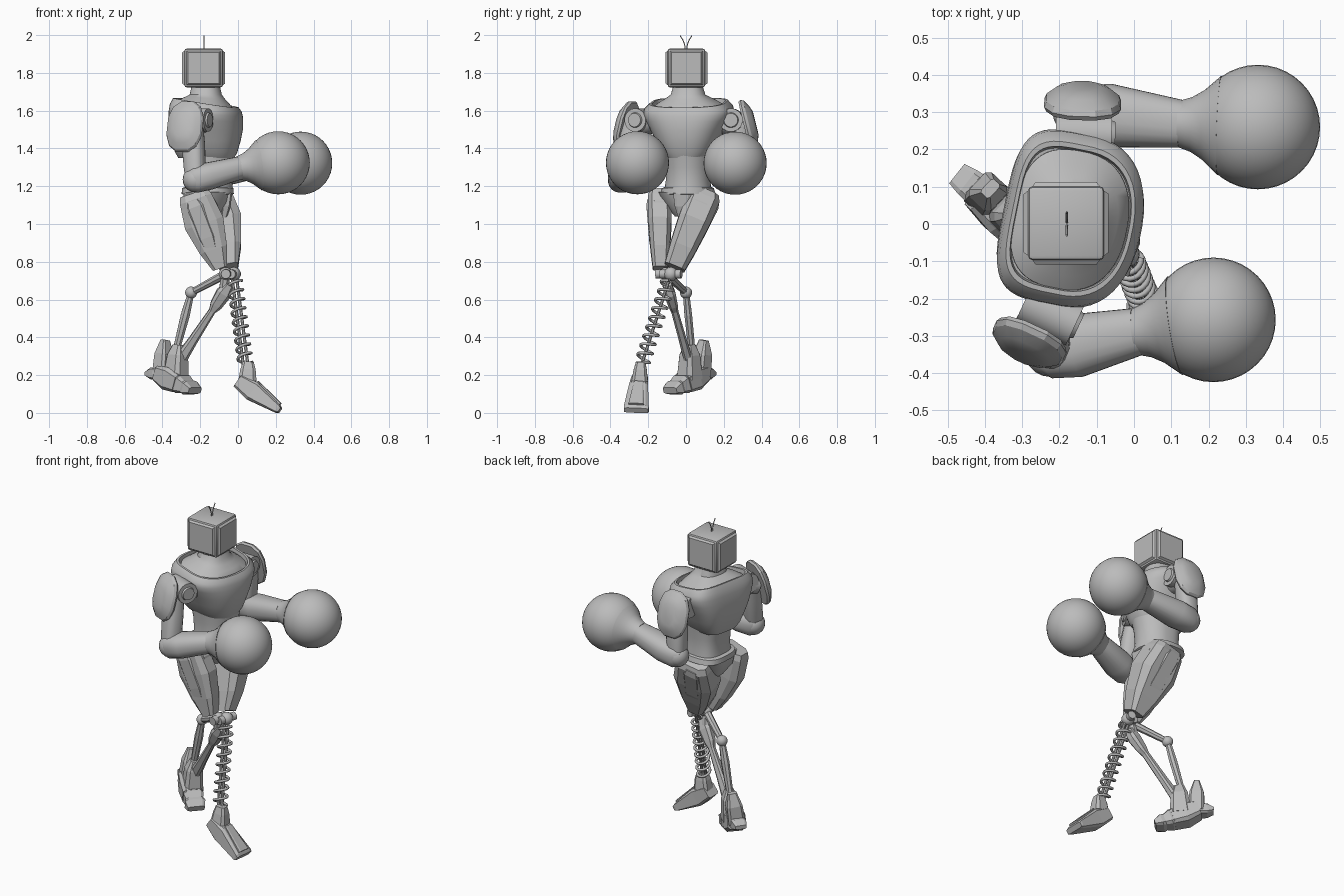
import bpy, bmesh
from math import cos, sin, pi, radians
from mathutils import Vector as V

if "Cube" in bpy.data.objects:
    bpy.data.objects.remove(bpy.data.objects["Cube"])

GREY = (0.5, 0.5, 0.5, 1)
metal = bpy.data.materials.new("grey metal")
metal.use_nodes = True
metal.diffuse_color = GREY
metal.node_tree.nodes["Principled BSDF"].inputs["Base Color"].default_value = GREY


def finish(name, bm, angle):
    bmesh.ops.recalc_face_normals(bm, faces=bm.faces)
    me = bpy.data.meshes.new(name)
    bm.to_mesh(me)
    bm.free()
    me.materials.append(metal)
    if angle:
        me.shade_smooth()
        me.set_sharp_from_angle(angle=radians(angle))
    ob = bpy.data.objects.new(name, me)
    bpy.context.collection.objects.link(ob)
    return ob


def spow(c, p):
    return abs(c) ** (2 / p) * (1 if c >= 0 else -1)


def loft(name, rings, n, power=2, back=None, angle=40):
    """Skin superellipse rings of (centre, axis u, axis v) and cap the ends."""
    bm = bmesh.new()
    rows = []
    for c, u, v in rings:
        row = []
        for i in range(n):
            a = 2 * pi * (i + 0.5) / n
            p = back if back and cos(a) < 0 else power
            row.append(bm.verts.new(c + u * spow(cos(a), p) + v * spow(sin(a), p)))
        rows.append(row)
    for r, s in zip(rows, rows[1:]):
        for i in range(n):
            j = (i + 1) % n
            bm.faces.new((r[i], r[j], s[j], s[i]))
    bm.faces.new(rows[0][::-1])
    bm.faces.new(rows[-1])
    return finish(name, bm, angle)


def limb(name, a, b, profile, n=20, side=(1, 0, 0), power=2, angle=40):
    """Loft from a to b; profile holds (t, half size along side, half size across)."""
    a, b = V(a), V(b)
    w = (b - a).normalized()
    u = V(side)
    u = (u - w * u.dot(w)).normalized()
    v = w.cross(u)
    return loft(name, [(a.lerp(b, t), u * r, v * s) for t, r, s in profile], n, power, None, angle)


def rod(name, a, b, r0, r1=None, n=14):
    r1 = r1 or r0
    side = (0, 0, 1) if abs((V(b) - V(a)).normalized().z) < 0.8 else (1, 0, 0)
    return limb(name, a, b, [(0, r0, r0), (1, r1, r1)], n, side)


def ball(name, c, r, seg=20):
    bm = bmesh.new()
    bmesh.ops.create_uvsphere(bm, u_segments=seg, v_segments=seg // 2, radius=r)
    bmesh.ops.translate(bm, vec=V(c), verts=bm.verts)
    return finish(name, bm, 60)


def wire(name, pts, r):
    cu = bpy.data.curves.new(name, "CURVE")
    cu.dimensions = "3D"
    cu.bevel_depth = r
    cu.bevel_resolution = 1
    sp = cu.splines.new("POLY")
    sp.points.add(len(pts) - 1)
    for q, p in zip(sp.points, pts):
        q.co = (*p, 1)
    sp.use_smooth = True
    cu.materials.append(metal)
    bpy.context.collection.objects.link(bpy.data.objects.new(name, cu))


def body(name, cx, cy, yaw, rows, n=48, power=2, back=3):
    """Stack of body rings: (z, half depth, half width, forward tilt)."""
    f, l = V((cos(yaw), sin(yaw), 0)), V((-sin(yaw), cos(yaw), 0))
    return loft(name, [(V((cx, cy, z)), (f - V((0, 0, t))) * d, l * w) for z, d, w, t in rows], n, power, back)


# Head: bevelled box with raised, chamfered side panels
bm = bmesh.new()
bmesh.ops.create_cube(bm, size=1)
bmesh.ops.scale(bm, vec=(0.204, 0.198, 0.205), verts=bm.verts)
bmesh.ops.translate(bm, vec=(-0.182, 0.002, 1.826), verts=bm.verts)
bmesh.ops.bevel(bm, geom=bm.edges[:], offset=0.012, segments=2, profile=0.5, affect="EDGES")
panels = [f for f in bm.faces if f.calc_area() > 0.02 and abs(f.normal.z) < 0.5]
for f in panels:
    bmesh.ops.inset_region(bm, faces=[f], thickness=0.012, depth=0.012)
finish("head", bm, 25)
for s in (-1, 1):
    wire("antenna", [(-0.18, s * (0.004 + 0.003 * i * i), 1.925 + 0.024 * i) for i in range(4)], 0.003)

# Neck, chest shell, belly, pelvis
body("neck_base", -0.17, 0.01, -0.2, [(1.56, 0.155, 0.19, 0.16), (1.622, 0.153, 0.187, 0.16),
                                      (1.648, 0.125, 0.15, 0.13), (1.668, 0.1, 0.115, 0.08),
                                      (1.685, 0.083, 0.09, 0), (1.73, 0.073, 0.077, 0)], power=2.3, back=2.8)
body("chest", -0.165, 0.01, -0.2, [
    (1.35, 0.145, 0.115, 0), (1.38, 0.16, 0.14, 0), (1.44, 0.177, 0.167, 0), (1.5, 0.187, 0.196, 0.02),
    (1.55, 0.187, 0.22, 0.05), (1.585, 0.184, 0.234, 0.08), (1.615, 0.178, 0.23, 0.12), (1.642, 0.163, 0.203, 0.16),
    (1.642, 0.153, 0.19, 0.16), (1.61, 0.15, 0.185, 0.16)], power=2.4, back=4)
body("belly", -0.15, 0.01, -0.1, [(1.17, 0.125, 0.125, 0), (1.23, 0.118, 0.117, 0),
                                  (1.3, 0.123, 0.117, 0), (1.38, 0.14, 0.125, 0)])
body("belt", -0.16, 0.01, -0.05, [(1.155, 0.13, 0.135, 0), (1.16, 0.138, 0.145, 0),
                                  (1.19, 0.135, 0.137, 0), (1.195, 0.12, 0.125, 0)])
body("pelvis", -0.165, -0.01, 0, [(1.17, 0.13, 0.14, 0), (1.11, 0.12, 0.11, 0), (1.04, 0.07, 0.05, 0)], n=12)
limb("crotch_plate", (-0.05, -0.02, 1.165), (-0.075, -0.02, 1.03),
     [(0, 0.02, 0.05), (0.5, 0.025, 0.042), (1, 0.015, 0.02)], 8, power=4, angle=0)

# Arms: shoulder joint, pad, upper arm, forearm, glove
arms = [
    ("left", (-0.135, 0.24, 1.55), (0.03, 1, 0.25), (-0.138, 0.31, 1.52),
     (-0.15, 0.3, 1.26), (0.13, 0.268, 1.31), (0.332, 0.26, 1.322)),
    ("right", (-0.225, -0.238, 1.55), (-0.41, -0.88, 0.25), (-0.275, -0.303, 1.513),
     (-0.225, -0.342, 1.235), (0.012, -0.288, 1.298), (0.213, -0.257, 1.324)),
]
for tag, sh, out, pad, elbow, wrist, fist in arms:
    sh, pad, elbow, wrist, fist = map(V, (sh, pad, elbow, wrist, fist))
    out = V(out).normalized()
    flat = V((out.x, out.y, 0)).normalized()
    fwd = V((abs(flat.y), -flat.x * (1 if flat.y > 0 else -1), 0))
    rod(tag + "_shoulder_joint", sh - fwd * 0.075, sh + fwd * 0.075, 0.062, n=24)
    rod(tag + "_shoulder_boss", sh + fwd * 0.07, sh + fwd * 0.085, 0.042, 0.036, 24)
    rod(tag + "_shoulder_axle", sh - flat * 0.08, pad, 0.068, 0.06, 24)
    limb(tag + "_shoulder_pad", pad, pad + out * 0.06,
         [(0, 0.1, 0.135), (0.2, 0.106, 0.142), (0.45, 0.1, 0.134), (0.8, 0.075, 0.1), (1, 0.045, 0.065)],
         12, fwd, 2.5, 25)
    limb(tag + "_upper_arm", sh + flat * 0.045, elbow,
         [(0, 0.056, 0.05), (0.4, 0.06, 0.055), (0.8, 0.056, 0.055), (1, 0.05, 0.05)], 16, fwd, 2.6)
    ball(tag + "_elbow", elbow, 0.068)
    limb(tag + "_forearm", elbow.lerp(wrist, -0.14), wrist,
         [(0, 0.055, 0.05), (0.1, 0.07, 0.072), (0.38, 0.073, 0.086), (1, 0.06, 0.064)], 20, (0, 0, 1), 2.4)
    limb(tag + "_glove_cuff", wrist.lerp(fist, -0.06), fist,
         [(t, r, r) for t, r in ((0, 0.062), (0.06, 0.066), (0.17, 0.074), (0.32, 0.094), (0.43, 0.116), (0.52, 0.134))],
         32, (0, 0, 1))
    ball(tag + "_glove", fist, 0.167, 40)

# Thighs with armour plates
thighs = [("left", (-0.145, 0.105, 1.165), (-0.045, -0.06, 0.77), 0.108, 0.09),
          ("right", (-0.235, -0.14, 1.165), (-0.095, -0.135, 0.765), 0.092, 0.065)]
for tag, hip, knee, d, w in thighs:
    hip, knee = V(hip), V(knee)
    limb(tag + "_thigh", hip, knee, [(0, d * 0.85, w * 0.8), (0.08, d, w), (0.4, d * 1.2, w * 0.98),
                                     (0.75, d * 0.85, w * 0.82), (1, d * 0.45, w * 0.65)], 8, power=4, angle=0)
    s = 1 if tag == "left" else -1
    for k, off in (("front", V((d * 0.5, 0, 0.02))), ("side", V((-0.02, s * w * 0.5, 0)))):
        limb(tag + "_thigh_plate_" + k, hip.lerp(knee, 0.1) + off, hip.lerp(knee, 0.92) + off * 0.5,
             [(0, d * 0.4, w * 0.5), (0.1, d * 0.55, w * 0.62), (0.6, d * 0.55, w * 0.58), (1, d * 0.25, w * 0.4)],
             8, power=5, angle=0)

# Left lower leg: knee, spring and foot
top, low = V((-0.022, -0.08, 0.735)), V((0.04, -0.235, 0.255))
ball("left_knee", top, 0.037)
rod("left_knee_pin", top - V((0.015, 0.055, 0)), top + V((0.015, 0.055, 0)), 0.024)
axis = (low - top).normalized()
u = (V((1, 0, 0)) - axis * axis.x).normalized()
v = axis.cross(u)
turns, steps = 9, 20
wire("leg_spring", [top.lerp(low, 0.08 + 0.9 * i / (turns * steps))
                    + (u * cos(2 * pi * i / steps) + v * sin(2 * pi * i / steps)) * 0.037
                    for i in range(turns * steps + 1)], 0.008)
for s in (-1, 1):
    rod("spring_rod", top + u * 0.012 * s, low + u * 0.012 * s, 0.009, n=8)
limb("left_ankle", (0.055, -0.24, 0.27), (0.05, -0.245, 0.17),
     [(0, 0.03, 0.026), (0.4, 0.042, 0.036), (1, 0.05, 0.045)], 8, power=4, angle=0)
limb("left_foot", (0.0, -0.245, 0.17), (0.222, -0.264, 0.013),
     [(0, 0.045, 0.038), (0.35, 0.052, 0.055), (0.95, 0.068, 0.024), (1, 0.066, 0.016)], 8, (0, 1, 0), 6, 0)
limb("left_foot_plate", (0.1, -0.25, 0.16), (0.22, -0.264, 0.042),
     [(0, 0.026, 0.014), (1, 0.042, 0.014)], 8, (0, 1, 0), 6, 0)

# Right lower leg: bent struts
knee, hock, ankle = (-0.065, -0.105, 0.735), (-0.248, 0.0, 0.637), (-0.325, 0.03, 0.34)
ball("right_knee", knee, 0.036)
rod("right_knee_pin", (-0.065, -0.16, 0.735), (-0.05, -0.06, 0.74), 0.025)
rod("right_upper_strut", knee, hock, 0.024, 0.018, 8)
ball("right_hock", hock, 0.032)
limb("right_rear_strut", hock, ankle, [(0, 0.018, 0.018), (0.4, 0.026, 0.022), (1, 0.02, 0.02)], 8, angle=0)
limb("right_front_strut", (-0.045, -0.1, 0.68), (-0.3, 0.01, 0.29),
     [(0, 0.025, 0.025), (0.12, 0.042, 0.032), (0.28, 0.034, 0.026), (0.36, 0.019, 0.02),
      (0.75, 0.026, 0.022), (1, 0.034, 0.026)], 8, power=3, angle=0)
rod("right_knee_link", knee, (-0.075, -0.09, 0.65), 0.025, 0.028, 8)

# Right foot: ankle, instep, toe segments, heel and spur
across = (0.68, 0.73, 0)
limb("right_ankle", (-0.315, 0.02, 0.36), (-0.33, 0.02, 0.18),
     [(0, 0.024, 0.03), (0.3, 0.048, 0.05), (1, 0.058, 0.065)], 8, across, 4, 0)
heel, toe = V((-0.41, 0.085, 0.21)), V((-0.228, -0.085, 0.118))
limb("right_instep", heel, heel.lerp(toe, 0.6), [(0, 0.055, 0.045), (0.5, 0.064, 0.064), (1, 0.06, 0.05)],
     8, across, 5, 0)
for i in range(2):
    limb("right_toe_segment", heel.lerp(toe, 0.58 + 0.2 * i), heel.lerp(toe, 0.79 + 0.21 * i),
         [(0, 0.054, 0.048 - 0.012 * i), (0.3, 0.06, 0.05 - 0.012 * i), (1, 0.05, 0.034 - 0.016 * i)],
         8, across, 5, 0)
limb("right_heel", (-0.38, 0.06, 0.21), (-0.475, 0.135, 0.208),
     [(0, 0.05, 0.04), (0.7, 0.042, 0.032), (1, 0.034, 0.012)], 8, across, 5, 0)
limb("right_heel_spur", (-0.4, 0.075, 0.2), (-0.385, 0.095, 0.385),
     [(0, 0.05, 0.046), (0.6, 0.046, 0.042), (1, 0.026, 0.016)], 8, across, 5, 0)
